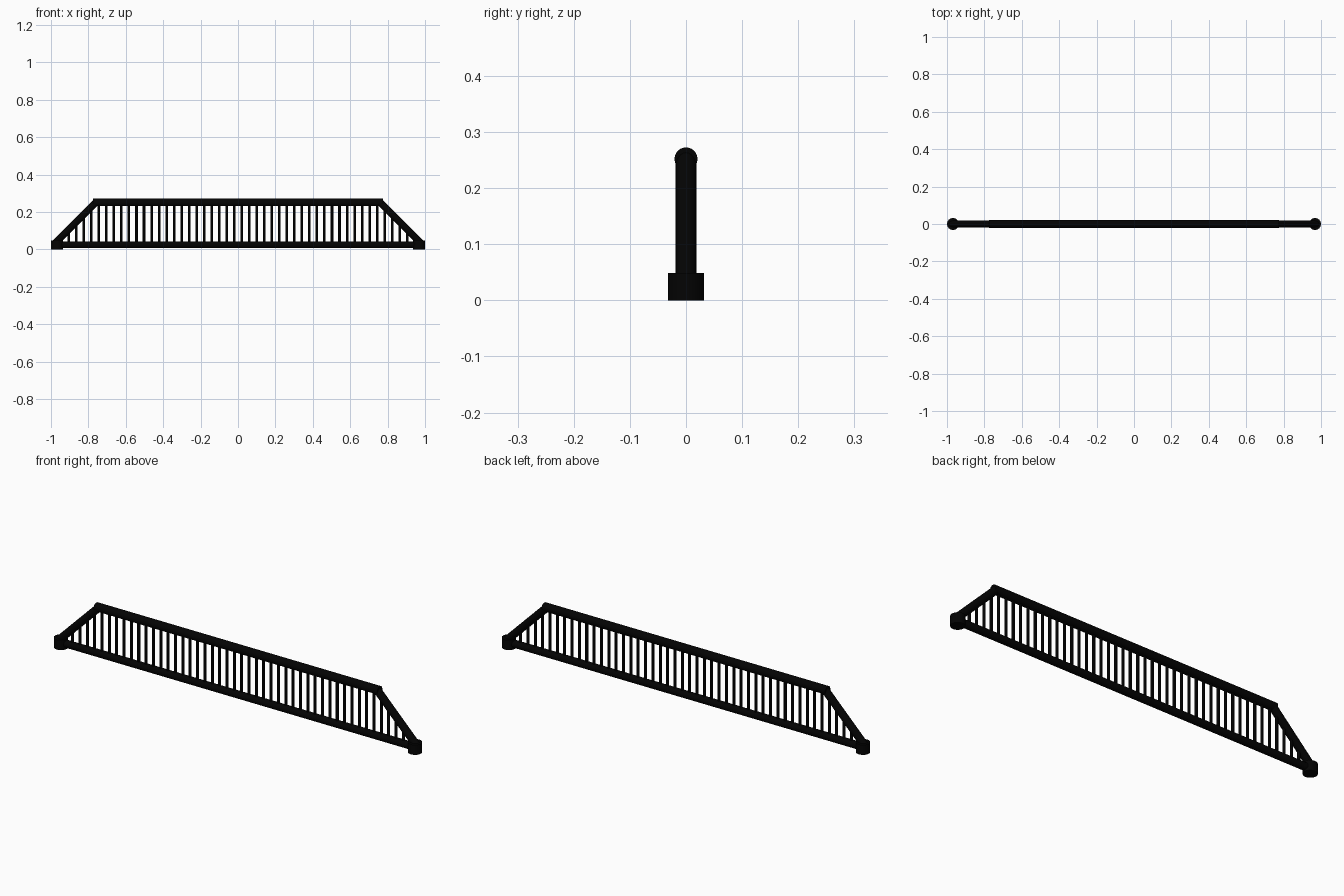
import bpy
from mathutils import Vector

if "Cube" in bpy.data.objects:
    bpy.data.objects.remove(bpy.data.objects["Cube"])

black = bpy.data.materials.new("black_paint")
black.diffuse_color = (0.001, 0.001, 0.001, 1)
black.use_nodes = True
black.node_tree.nodes["Principled BSDF"].inputs["Base Color"].default_value = black.diffuse_color


def rod(name, a, b, radius, sides=24):
    """Round rod running from point a to point b."""
    a, b = Vector(a), Vector(b)
    d = b - a
    bpy.ops.mesh.primitive_cylinder_add(vertices=sides, radius=radius, depth=d.length,
                                        location=(a + b) / 2)
    ob = bpy.context.object
    ob.name = name
    ob.rotation_euler = d.to_track_quat('Z', 'Y').to_euler()
    ob.data.materials.append(black)
    bpy.ops.object.shade_smooth_by_angle()
    return ob


LOW, HIGH = 0.025, 0.252      # rail centre heights
CORNER = 0.76                 # x where the sloped ends meet the top rail

# Long rails
rod("bottom_rail", (-0.968, 0, LOW), (0.968, 0, LOW), 0.0182)
rod("top_rail", (-0.775, 0, HIGH), (0.775, 0, HIGH), 0.0205)

# Sloped ends and round feet
for side, s in (("left", -1), ("right", 1)):
    rod(side + "_slope", (s * 0.978, 0, 0.034), (s * CORNER, 0, HIGH), 0.0185)
    rod(side + "_foot", (s * 0.968, 0, 0), (s * 0.968, 0, 0.049), 0.032, 32)

# Evenly spaced upright bars, cut short under the slopes
COUNT, STEP = 46, 0.0402
for i in range(COUNT):
    x = (i - (COUNT - 1) / 2) * STEP
    top = HIGH - max(0, abs(x) - CORNER)
    rod("upright_bar", (x, 0, LOW), (x, 0, top), 0.0068, 12)
